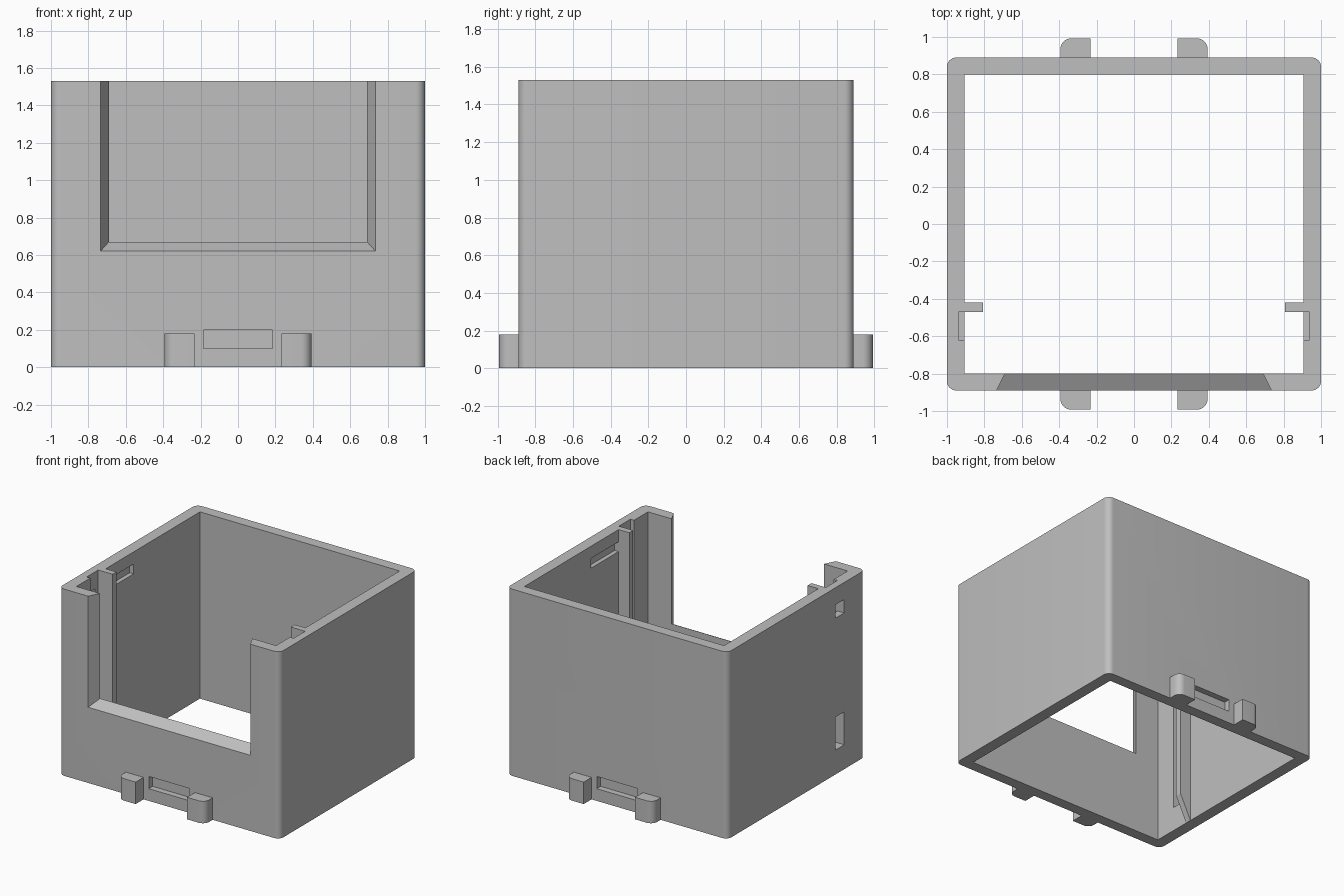
import bpy, bmesh
from mathutils import Vector

if "Cube" in bpy.data.objects:
    bpy.data.objects.remove(bpy.data.objects["Cube"], do_unlink=True)

GREY = bpy.data.materials.new("plain grey plastic")
GREY.use_nodes = True
COLOUR = (0.52, 0.52, 0.52, 1)
GREY.diffuse_color = COLOUR
GREY.node_tree.nodes["Principled BSDF"].inputs["Base Color"].default_value = COLOUR

H = 1.53            # box height
WX, WY = 1.0, 0.89  # outer half sizes
IX, IY = 0.905, 0.8  # inner half sizes


def finish(bm, name):
    bmesh.ops.recalc_face_normals(bm, faces=bm.faces)
    mesh = bpy.data.meshes.new(name)
    bm.to_mesh(mesh)
    bm.free()
    mesh.materials.append(GREY)
    ob = bpy.data.objects.new(name, mesh)
    bpy.context.collection.objects.link(ob)
    return ob


def prism(name, points, depth, round_at=None, radius=0.05):
    """Closed polygon pushed along a vector; optional rounding of upright edges."""
    bm = bmesh.new()
    face = bm.faces.new([bm.verts.new(p) for p in points])
    new = bmesh.ops.extrude_face_region(bm, geom=[face])["geom"]
    bmesh.ops.translate(bm, vec=Vector(depth),
                        verts=[v for v in new if isinstance(v, bmesh.types.BMVert)])
    if round_at:
        edges = [e for e in bm.edges
                 if abs(e.verts[0].co.z - e.verts[1].co.z) > 0.01
                 and round_at(e.verts[0].co)]
        bmesh.ops.bevel(bm, geom=edges, offset=radius, segments=8,
                        profile=0.5, affect='EDGES')
    return finish(bm, name)


def block(name, x, y, z, **kw):
    (x0, x1), (y0, y1) = sorted(x), sorted(y)
    pts = [(x0, y0, z[0]), (x1, y0, z[0]), (x1, y1, z[0]), (x0, y1, z[0])]
    return prism(name, pts, (0, 0, z[1] - z[0]), **kw)


def select(ob):
    bpy.ops.object.select_all(action='DESELECT')
    ob.select_set(True)
    bpy.context.view_layer.objects.active = ob


def cut(ob, cutter):
    cutter.hide_render = True
    select(ob)
    mod = ob.modifiers.new("cut", 'BOOLEAN')
    mod.operation = 'DIFFERENCE'
    mod.solver = 'EXACT'
    mod.object = cutter
    bpy.ops.object.modifier_apply(modifier=mod.name)
    bpy.data.objects.remove(cutter, do_unlink=True)


def smooth(ob):
    select(ob)
    bpy.ops.object.shade_smooth_by_angle(angle=0.5)


# Open-ended box with rounded upright corners
box = block("box_shell", (-WX, WX), (-WY, WY), (0, H), round_at=lambda c: True)
cut(box, block("inside_cutter", (-IX, IX), (-IY, IY), (-0.1, H + 0.1)))

# Front opening, narrowing towards the inside
bm = bmesh.new()
rings = []
for k in (-1, 2):                      # extends past both wall faces
    y = -WY + k * (WY - IY)
    hx, z = 0.735 - 0.045 * k, 0.62 + 0.05 * k
    rings.append([bm.verts.new(p) for p in
                  ((-hx, y, z), (hx, y, z), (hx, y, H + 0.2), (-hx, y, H + 0.2))])
a, b = rings
bm.faces.new(a)
bm.faces.new(b)
for i in range(4):
    j = (i + 1) % 4
    bm.faces.new((a[i], a[j], b[j], b[i]))
cut(box, finish(bm, "opening_cutter"))

# Grooves and blind slots on both inner side walls
for s in (-1, 1):
    cut(box, block("groove_cutter", (s * 0.8, s * 0.938), (-0.62, -0.47), (0.2, H + 0.1)))
    cut(box, block("slot_cutter", (s * 0.8, s * 0.94), (-0.42, -0.06), (1.35, 1.43)))

# Two windows through the right side wall
for z in ((0.2, 0.47), (1.28, 1.39)):
    cut(box, block("window_cutter", (-1.1, -0.85), (-0.62, -0.51), z))

# Shallow latch recess low on the front and back
for s in (-1, 1):
    cut(box, block("latch_cutter", (-0.185, 0.185), (s * 0.84, s * 1.0), (0.1, 0.2)))
smooth(box)

# Inner guide fins with sloped lower ends
for s, side in ((-1, "right"), (1, "left")):
    tip = s * 0.808
    prism(side + "_guide_fin",
          [(s * IX, -0.47, 0), (tip, -0.47, 0.2), (tip, -0.47, H), (s * IX, -0.47, H)],
          (0, 0.05, 0))

# Pairs of tabs at the foot of the front and back, outer corner rounded
for sy, end in ((-1, "front"), (1, "back")):
    for sx, side in ((-1, "right"), (1, "left")):
        tab = block(f"{end}_{side}_tab", (sx * 0.233, sx * 0.393),
                    (sy * WY, sy * 0.992), (0, 0.18), radius=0.055,
                    round_at=lambda c: abs(c.x) > 0.3 and abs(c.y) > 0.95)
        smooth(tab)
